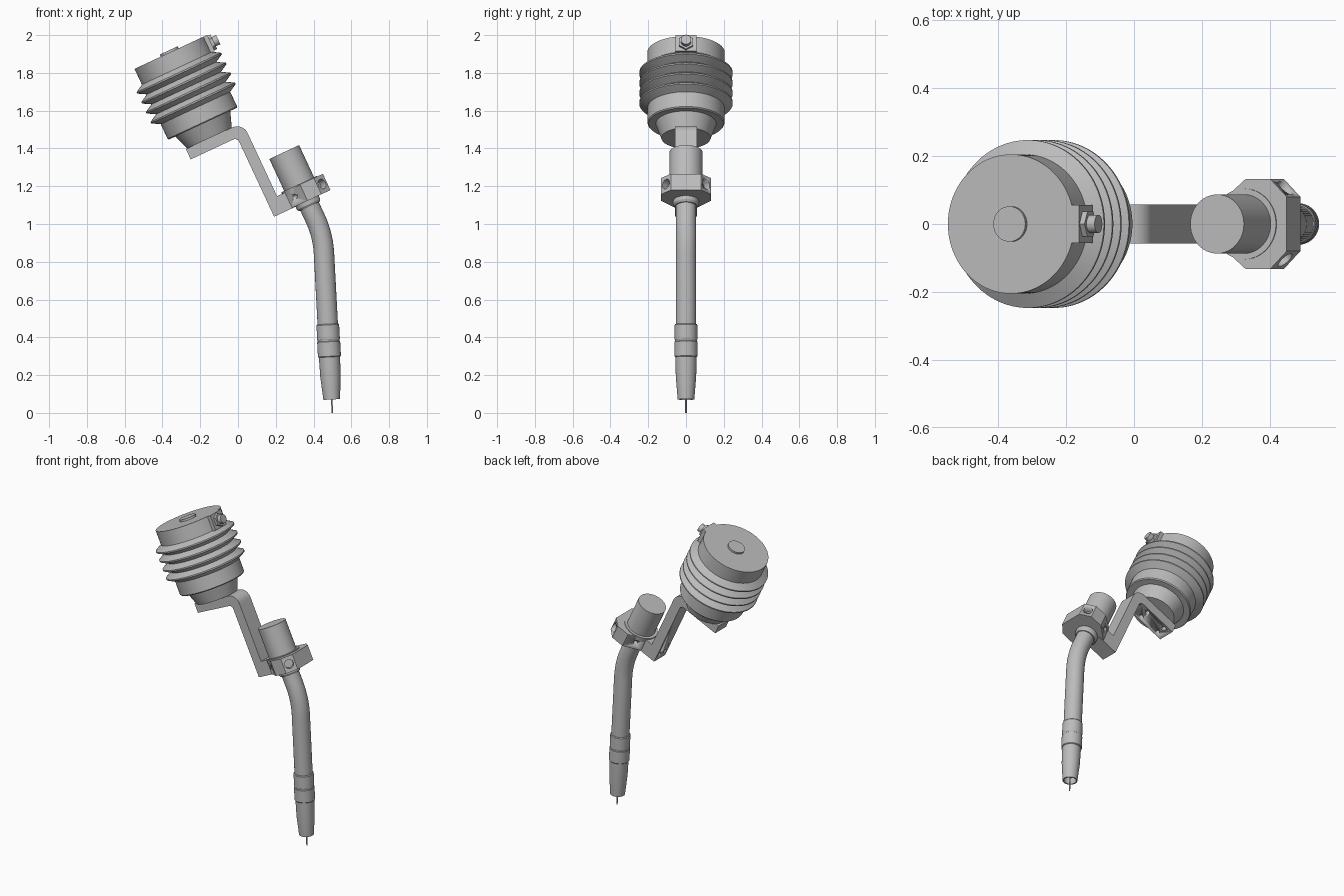
import bpy, bmesh, math
from mathutils import Matrix, Vector

cube = bpy.data.objects.get("Cube")
if cube:
    bpy.data.objects.remove(cube)

grey = bpy.data.materials.new("plain_grey")
grey.use_nodes = True
GREY = (0.5, 0.5, 0.5, 1)
grey.diffuse_color = GREY
grey.node_tree.nodes["Principled BSDF"].inputs["Base Color"].default_value = GREY

# Two tilted frames: the upper assembly and the lower torch
HEAD = Matrix.Translation((-0.362, 0, 1.908)) @ Matrix.Rotation(math.radians(-25), 4, 'Y')
TORCH = Matrix.Translation((0.496, 0, 0.071)) @ Matrix.Rotation(math.radians(-3), 4, 'Y')
ALONG_X = Matrix.Rotation(math.radians(90), 4, 'Y')


def finish(name, bm, frame, smooth=True):
    bmesh.ops.recalc_face_normals(bm, faces=bm.faces)
    mesh = bpy.data.meshes.new(name)
    bm.to_mesh(mesh)
    bm.free()
    mesh.materials.append(grey)
    ob = bpy.data.objects.new(name, mesh)
    ob.matrix_world = frame
    bpy.context.collection.objects.link(ob)
    if smooth:
        bpy.ops.object.select_all(action='DESELECT')
        ob.select_set(True)
        bpy.context.view_layer.objects.active = ob
        bpy.ops.object.shade_smooth_by_angle(angle=math.radians(30))
    return ob


def lathe(name, profile, frame, steps=64):
    """Spin (radius, height) points about local z."""
    bm = bmesh.new()
    verts = [bm.verts.new((r, 0, z)) for r, z in profile]
    edges = [bm.edges.new(pair) for pair in zip(verts, verts[1:])]
    bmesh.ops.spin(bm, geom=verts + edges, axis=(0, 0, 1), cent=(0, 0, 0),
                   angle=math.tau, steps=steps)
    bmesh.ops.remove_doubles(bm, verts=bm.verts, dist=1e-5)
    return finish(name, bm, frame)


def rod(name, radius, z0, z1, frame, steps=48):
    return lathe(name, [(0, z0), (radius, z0), (radius, z1), (0, z1)], frame, steps)


def prism(name, points, offset, frame):
    """Extrude a closed outline of 3D points."""
    bm = bmesh.new()
    face = bm.faces.new([bm.verts.new(p) for p in points])
    new = bmesh.ops.extrude_face_region(bm, geom=[face])["geom"]
    bmesh.ops.translate(bm, vec=offset,
                        verts=[v for v in new if isinstance(v, bmesh.types.BMVert)])
    return finish(name, bm, frame)


def drill(target, places):
    """Cut blind holes: each place is (position, direction, radius, depth)."""
    for pos, direction, radius, depth in places:
        turn = Vector(direction).to_track_quat('Z', 'Y').to_matrix().to_4x4()
        cutter = rod("hole_cutter", radius, -depth, 0.03,
                     HEAD @ Matrix.Translation(pos) @ turn, 24)
        cutter.hide_render = True
        cutter.hide_set(True)
        mod = target.modifiers.new("hole", 'BOOLEAN')
        mod.object = cutter
        mod.operation = 'DIFFERENCE'
        mod.solver = 'EXACT'


# Finned body with tapered base
profile = [(0, 0), (0.205, 0), (0.205, -0.092)]
pitch = 0.058
for i in range(4):
    z = -0.121 - i * pitch
    profile += [(0.247, z + 0.004), (0.247, z - 0.004), (0.203, z - pitch / 2)]
profile += [(0.203, -0.41), (0.198, -0.416), (0.16, -0.416), (0.13, -0.5), (0, -0.5)]
lathe("finned_body", profile, HEAD, 96)
rod("top_button", 0.052, -0.01, 0.012, HEAD)

# Connector on the rim
pad = [(0.13, y, z) for y, z in ((-0.056, 0), (0.056, 0), (0.056, -0.095), (-0.056, -0.095))]
prism("connector_pad", pad, (0.09, 0, 0), HEAD)
PORT = HEAD @ Matrix.Translation((0.22, 0, -0.047)) @ ALONG_X
rod("connector_hex", 0.042, -0.01, 0.016, PORT, 6)
rod("connector_stub", 0.027, 0, 0.042, PORT, 32)

# Z-shaped bracket with a rounded top bend
outline = [(-0.138, -0.5)]
for i in range(9):
    a = math.radians(90 - i * 90 / 8)
    outline.append((0.134 + 0.06 * math.cos(a), -0.56 + 0.06 * math.sin(a)))
outline += [(0.194, -0.93), (0.27, -0.93), (0.27, -1.022), (0.134, -1.022),
            (0.134, -0.575), (0.119, -0.56), (-0.138, -0.56)]
bracket = prism("bracket", [(x, -0.057, z) for x, z in outline], (0, 0.114, 0), HEAD)
holes = []
for y in (-0.03, 0.03):
    holes += [((x, y, -0.56), (0, 0, -1), 0.014, 0.04) for x in (-0.09, 0.05)]
    holes.append(((0.134, y, -0.976), (-1, 0, 0), 0.014, 0.04))
drill(bracket, holes)

# Clamp block with chamfered corners
half = [(0.24, 0.057), (0.33, 0.132), (0.411, 0.132), (0.464, 0.08)]
ring = half + [(x, -y) for x, y in reversed(half)]
clamp = prism("clamp_block", [(x, y, -1.02) for x, y in ring], (0, 0, 0.095), HEAD)
holes = []
for s in (-1, 1):
    holes.append(((0.437, s * 0.106, -0.972), (1, s, 0), 0.027, 0.04))
    holes.append(((0.28, s * 0.09, -0.972), (-0.64, s * 0.77, 0), 0.013, 0.03))
drill(clamp, holes)

# Cylinder through the clamp
BARREL = HEAD @ Matrix.Translation((0.327, 0, 0))
rod("clamp_barrel", 0.087, -0.95, -0.734, BARREL)
rod("clamp_ring", 0.104, -0.95, -0.921, BARREL)
lathe("neck_collar", [(0, -1.0), (0.068, -1.0), (0.068, -1.04), (0.06, -1.052), (0, -1.052)], BARREL)

# Bent neck tube
start = BARREL @ Vector((0, 0, -1.03))
corner = Vector((0.45, 0, 0.942))
end = TORCH @ Vector((0, 0, 0.35))
bend_in = corner + (start - corner).normalized() * 0.1
bend_out = corner + (end - corner).normalized() * 0.1
path = [start]
for i in range(13):
    t = i / 12
    path.append((1 - t) ** 2 * bend_in + 2 * t * (1 - t) * corner + t * t * bend_out)
path.append(end)
bm = bmesh.new()
loops = []
for i, p in enumerate(path):
    tangent = (path[min(i + 1, len(path) - 1)] - path[max(i - 1, 0)]).normalized()
    side, across = Vector((0, 1, 0)), tangent.cross(Vector((0, 1, 0)))
    loops.append([bm.verts.new(p + 0.054 * (math.cos(a) * side + math.sin(a) * across))
                  for a in (math.tau * k / 40 for k in range(40))])
for low, high in zip(loops, loops[1:]):
    for k in range(40):
        n = (k + 1) % 40
        bm.faces.new((low[k], low[n], high[n], high[k]))
bm.faces.new(loops[0])
bm.faces.new(loops[-1])
finish("neck_tube", bm, Matrix.Identity(4))

# Sleeve, hollow nozzle and wire
lathe("nozzle_sleeve", [(0, 0.225), (0.058, 0.225), (0.061, 0.229), (0.061, 0.306), (0.058, 0.309),
                        (0.058, 0.316), (0.06, 0.319), (0.06, 0.395), (0.056, 0.4), (0, 0.4)], TORCH)
lathe("nozzle", [(0, 0.15), (0.037, 0.15), (0.037, 0), (0.044, 0), (0.054, 0.12),
                 (0.056, 0.23), (0, 0.23)], TORCH)
rod("contact_tip", 0.016, 0.03, 0.16, TORCH, 24)
rod("wire", 0.004, -0.071, 0.05, TORCH, 12)
